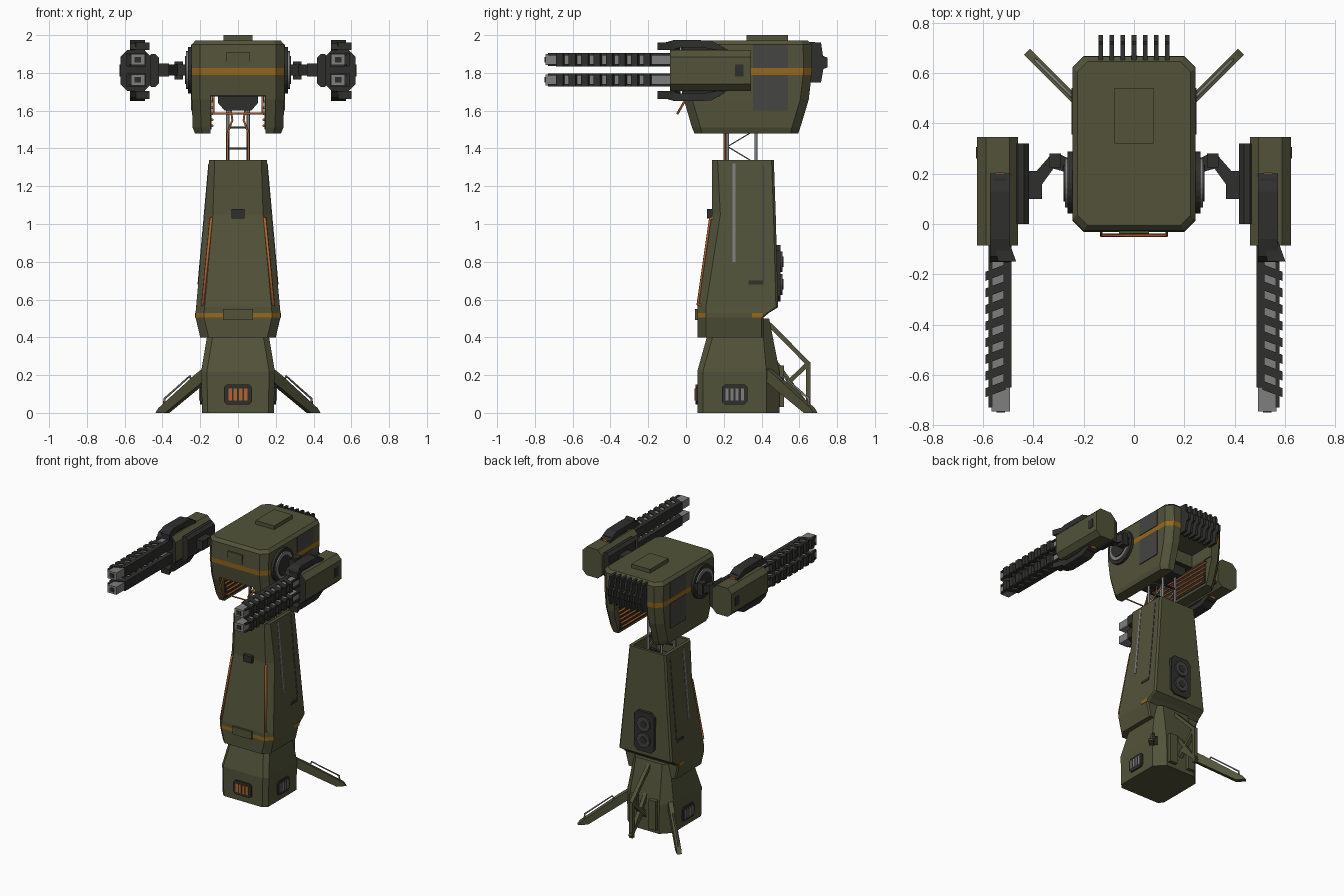
import bpy, bmesh, math
from mathutils import Matrix, Vector

if "Cube" in bpy.data.objects:
    bpy.data.objects.remove(bpy.data.objects["Cube"])


def make_mat(name, r, g, b):
    m = bpy.data.materials.new(name)
    m.diffuse_color = (r, g, b, 1)
    m.use_nodes = True
    m.node_tree.nodes["Principled BSDF"].inputs["Base Color"].default_value = m.diffuse_color
    return m


GREEN = make_mat("olive_green", 0.085, 0.086, 0.042)
DARK = make_mat("dark_grey", 0.028, 0.028, 0.026)
PANEL = make_mat("panel_grey", 0.058, 0.058, 0.056)
STEEL = make_mat("light_steel", 0.21, 0.21, 0.21)
STRIPE = make_mat("amber_stripe", 0.31, 0.14, 0.012)
COPPER = make_mat("copper_orange", 0.45, 0.13, 0.03)


def add_mesh(name, verts, faces, mats, mirror=False, matrix=None):
    me = bpy.data.meshes.new(name)
    me.from_pydata(verts, [], faces)
    bm = bmesh.new()
    bm.from_mesh(me)
    bmesh.ops.recalc_face_normals(bm, faces=bm.faces)
    if matrix:
        bm.transform(matrix)
    bm.to_mesh(me)
    bm.free()
    for m in mats:
        me.materials.append(m)
    ob = bpy.data.objects.new(name, me)
    bpy.context.collection.objects.link(ob)
    if mirror:
        ob.modifiers.new("mirror", 'MIRROR')
    return ob


def prism(name, axis, pts, lo, hi, mat, mirror=False, matrix=None):
    """Extrude a 2D profile along an axis: x uses (y,z), y uses (x,z), z uses (x,y)."""
    put = {'x': lambda p, a: (a, p[0], p[1]), 'y': lambda p, a: (p[0], a, p[1]),
           'z': lambda p, a: (p[0], p[1], a)}[axis]
    n = len(pts)
    verts = [put(p, lo) for p in pts] + [put(p, hi) for p in pts]
    faces = [list(range(n)), list(range(n, 2 * n))]
    faces += [[i, (i + 1) % n, n + (i + 1) % n, n + i] for i in range(n)]
    return add_mesh(name, verts, faces, [mat], mirror, matrix)


def box(name, x, y, z, mat, mirror=False):
    return prism(name, 'z', [(x[0], y[0]), (x[1], y[0]), (x[1], y[1]), (x[0], y[1])],
                 z[0], z[1], mat, mirror)


def oct_pts(a0, a1, b0, b1, c):
    return [(a0 + c, b0), (a1 - c, b0), (a1, b0 + c), (a1, b1 - c),
            (a1 - c, b1), (a0 + c, b1), (a0, b1 - c), (a0, b0 + c)]


def loft(name, rings, mats):
    """Stack chamfered rectangles: z, half width, front y, back y, front and back chamfer."""
    verts, faces = [], []
    for z, h, y0, y1, cf, cb in rings:
        verts += [(x, y, z) for x, y in [(-h + cf, y0), (h - cf, y0), (h, y0 + cf), (h, y1 - cb),
                                         (h - cb, y1), (-h + cb, y1), (-h, y1 - cb), (-h, y0 + cf)]]
    for r in range(len(rings) - 1):
        faces += [[r * 8 + i, r * 8 + (i + 1) % 8, r * 8 + 8 + (i + 1) % 8, r * 8 + 8 + i] for i in range(8)]
    faces += [list(range(8)), list(range(len(verts) - 8, len(verts)))]
    return add_mesh(name, verts, faces, mats)


def tube(name, pts, r, mat, cyclic=False):
    cu = bpy.data.curves.new(name, 'CURVE')
    cu.dimensions = '3D'
    cu.bevel_depth, cu.bevel_resolution, cu.use_fill_caps = r, 1, True
    sp = cu.splines.new('POLY')
    sp.points.add(len(pts) - 1)
    for p, q in zip(sp.points, pts):
        p.co = (*q, 1)
    sp.use_cyclic_u = cyclic
    cu.materials.append(mat)
    ob = bpy.data.objects.new(name, cu)
    bpy.context.collection.objects.link(ob)
    return ob


def cut(ob, *args):
    c = box("cutter", *args, GREEN)
    m = ob.modifiers.new("cut", 'BOOLEAN')
    m.operation, m.solver, m.object = 'DIFFERENCE', 'EXACT', c
    bpy.context.view_layer.objects.active = ob
    bpy.ops.object.modifier_apply(modifier="cut")
    bpy.data.objects.remove(c)


# base block with vents
loft("base", [(0, .19, .06, .495, .03, .07), (.22, .195, .06, .495, .03, .07),
              (.4, .165, .11, .46, .03, .05), (.5, .16, .12, .44, .03, .05)], [GREEN])
prism("front_vent_frame", 'y', oct_pts(-.075, .075, .045, .15, .015), .05, .08, DARK)
for i in range(4):
    x = -.042 + i * .028
    box("front_vent_bar", (x - .009, x + .009), (.045, .06), (.065, .13), COPPER)
prism("side_vent_frame", 'x', oct_pts(.19, .325, .045, .15, .015), .185, .202, DARK, True)
for i in range(4):
    y = .217 + i * .027
    box("side_vent_bar", (.19, .207), (y - .008, y + .008), (.065, .13), STEEL, True)
box("base_back_box", (.05, .11), (.48, .52), (.03, .25), GREEN, True)

# rear stabiliser truss
for (ay, az), (by, bz) in [((.44, .47), (.648, .26)), ((.648, .27), (.648, 0)),
                           ((.49, .11), (.645, .26)), ((.51, .16), (.655, .03)), ((.45, .3), (.66, .012))]:
    a, b = Vector((ay, az)), Vector((by, bz))
    n = Vector((a.y - b.y, b.x - a.x)).normalized() * .012
    prism("stabiliser_bar", 'x', [a + n, b + n, b - n, a - n], -.014, .014, GREEN)

# splayed ground legs with rails
for s in (1, -1):
    M = Matrix.Translation((s * .17, .43, 0)) @ Matrix.Rotation(-s * math.pi / 4, 4, 'Z')
    prism("ground_leg", 'x', [(0, .24), (.07, .2), (.34, .025), (.36, 0), (.29, 0), (.05, .14), (0, .17)],
          -.017, .017, GREEN, matrix=M)
    tube("leg_rail", [M @ Vector((0, d, z)) for d, z in
                      [(.1, .16), (.12, .195), (.31, .075), (.315, .03)]], .006, STEEL)

# tower
tower = loft("tower", [(.4, .2, .06, .41, .045, .01), (.505, .225, .06, .41, .045, .01),
                       (.53, .225, .06, .44, .045, .01), (.56, .222, .06, .488, .045, .012),
                       (1.05, .178, .137, .475, .045, .012), (1.34, .153, .137, .465, .03, .012)],
             [GREEN, STRIPE, STEEL])
for p in tower.data.polygons:
    if .505 < p.center.z < .53:
        p.material_index = 1 if p.normal.y < -.1 else 2 if p.normal.y > .9 else 0
cut(tower, (-.128, .128), (.16, .445), (1.0, 1.5))
box("side_stripe", (.215, .228), (.35, .408), (.505, .53), STRIPE, True)
box("front_stripe_box", (-.08, .08), (.048, .08), (.492, .55), GREEN)
box("front_lamp", (-.035, .035), (.11, .15), (1.03, 1.08), DARK)
prism("back_hatch", 'y', oct_pts(-.085, .085, .59, .89, .03), .46, .5, DARK)
for z in (.68, .8):
    ring = [(.055 * math.cos(k * math.pi / 6), z + .055 * math.sin(k * math.pi / 6)) for k in range(12)]
    prism("back_hatch_fan", 'y', ring, .49, .512, PANEL)
    prism("back_hatch_hub", 'y', [(x * .5, z + (v - z) * .5) for x, v in ring], .5, .516, DARK)
side = lambda z: .222 - (z - .56) * .0893
for y0, y1, z0, z1, m in [(.246, .262, .8, 1.32, STEEL), (.405, .415, .7, 1.31, PANEL), (.33, .41, .68, .7, DARK)]:
    prism("side_seam", 'y', [(side(z0) - .01, z0), (side(z0) + .003, z0), (side(z1) + .003, z1),
                             (side(z1) - .01, z1)], y0, y1, m, True)
for s in (1, -1):
    tube("tower_pipe", [(s * .135, .16, 1.03), (s * .142, .128, 1.03), (s * .187, .062, .575),
                        (s * .187, .1, .565)], .008, COPPER)

# neck lattice
for s in (1, -1):
    for y in (.22, .37):
        tube("neck_post", [(s * .055, y, 1.0), (s * .055, y, 1.69)], .009, STEEL)
    tube("neck_zigzag", [(s * .055, .22 + .15 * (k % 2), 1.05 + k * .09) for k in range(8)], .007, STEEL)
    tube("neck_cable", [(s * .058, .205, 1.2), (s * .055, .205, 1.48), (s * .03, .2, 1.55),
                        (s * .045, .2, 1.66)], .006, COPPER)
for z in (1.3, 1.4, 1.51):
    for y in (.22, .37):
        box("neck_rung", (-.055, .055), (y - .006, y + .006), (z - .005, z + .005), DARK)
prism("neck_mount", 'y', [(-.07, 1.6), (.07, 1.6), (.105, 1.64), (.105, 1.69), (-.105, 1.69), (-.105, 1.64)],
      .16, .42, DARK)

# head shell
head = loft("head", [(1.48, .228, .045, .595, .04, .04), (1.51, .24, .032, .605, .045, .045),
                     (1.66, .245, -.012, .65, .045, .045), (1.79, .245, -.03, .665, .045, .045),
                     (1.825, .245, -.032, .667, .045, .045), (1.95, .245, -.025, .665, .045, .045),
                     (1.972, .225, -.005, .645, .04, .04)], [GREEN, STRIPE])
for p in head.data.polygons:
    p.material_index = int(1.79 < p.center.z < 1.825)
cut(head, (-.146, .146), (-.3, .9), (1.3, 1.68))
cut(head, (-.14, .14), (.45, .9), (1.6, 1.77))
box("roof_hatch", (-.078, .078), (.32, .54), (1.96, 2.0), GREEN)
box("face_plate", (-.06, .06), (-.038, -.02), (1.84, 1.91), GREEN)
for z0, z1 in [(1.6, 1.789), (1.826, 1.95)]:
    box("side_panel", (.24, .249), (.355, .54), (z0, z1), PANEL, True)
box("inner_wall", (.14, .147), (.05, .585), (1.5, 1.68), DARK, True)
box("inner_ceiling", (-.145, .145), (.0, .45), (1.674, 1.682), DARK)
for i in range(5):
    for s in (1, -1):
        z = 1.52 + i * .032
        tube("inner_pipe", [(s * .136, .07 - i * .008, z), (s * .136, .57 + i * .01, z)], .007, COPPER)
tube("front_guard", [(.13, .01, 1.68), (.13, -.045, 1.585), (-.13, -.045, 1.585), (-.13, .01, 1.68)], .007, COPPER)
for i in range(7):
    x = -.132 + i * .044
    prism("cooling_fin", 'x', [(.64, 1.965), (.715, 1.96), (.725, 1.89), (.75, 1.88), (.75, 1.83),
                               (.727, 1.82), (.715, 1.75), (.64, 1.75)], x - .009, x + .009, DARK)

# shoulder discs and arms
disc = lambda r: [(.165 + r * math.cos(k * math.pi / 14), 1.815 + r * math.sin(k * math.pi / 14)) for k in range(28)]
prism("shoulder_ring", 'x', disc(.123), .235, .265, DARK, True)
prism("shoulder_disc", 'x', disc(.1), .25, .275, STEEL, True)
prism("shoulder_hub", 'x', disc(.075), .26, .28, DARK, True)
prism("arm_link", 'z', [(.25, .2), (.25, .255), (.29, .275), (.335, .27), (.44, .15), (.4, .11), (.32, .22)],
      1.785, 1.845, DARK, True)
box("arm_joint", (.29, .335), (.225, .28), (1.765, 1.86), DARK, True)
box("arm_block", (.365, .43), (.1, .21), (1.78, 1.85), DARK, True)

# gun pods
prism("pod_inner_plate", 'y', oct_pts(.418, .48, 1.725, 1.9, .02), 0, .32, DARK, True)
pod = prism("gun_pod", 'y', oct_pts(.46, .623, 1.705, 1.92, .035), -.085, .345, GREEN, True)
pod.data.materials.append(DARK)
for p in pod.data.polygons:
    p.material_index = int(p.normal.y < -.9)
box("pod_side_slot", (.615, .627), (.26, .305), (1.78, 1.845), DARK, True)
pad = [(-.15, 1.925), (-.13, 1.955), (-.06, 1.975), (.13, 1.972), (.2, 1.935), (.2, 1.915),
       (.08, 1.935), (-.03, 1.935), (-.08, 1.92)]
for k in (1, -1):
    flip = lambda z: 1.8125 + k * (z - 1.8125)
    prism("pod_pad", 'x', [(y, flip(z)) for y, z in pad], .492, .572, DARK, True)
    box("pod_pad_pivot", (.505, .56), (-.02, .18), sorted((flip(1.91), flip(1.95))), DARK, True)
    box("pad_tip", (.515, .55), (.19, .204), sorted((flip(1.92), flip(1.935))), COPPER, True)
    for s in (1, -1):
        c = s * .535
        prism("pad_flare", 'z', [(c - .03, -.03), (c + .035, -.06), (c + .067, -.15), (c - .005, -.148)],
              flip(1.922), flip(1.962), DARK)

# twin barrels per pod
for zc in (1.87, 1.763):
    box("barrel_core", (.493, .567), (-.745, -.08), (zc - .029, zc + .029), STEEL, True)
    box("barrel_spine", (.486, .518), (-.65, -.08), (zc - .035, zc + .035), DARK, True)
    box("barrel_bore", (.513, .547), (-.749, -.74), (zc - .015, zc + .015), DARK, True)
    for dz in (-.028, .028):
        box("barrel_rail", (.562, .578), (-.73, -.08), (zc + dz - .006, zc + dz + .006), DARK, True)
    for i in range(8):
        y = -.16 - i * .066
        prism("barrel_rib", 'z', [(.51, y), (.59, y - .03), (.59, y - .066), (.51, y - .036)],
              zc - .035, zc + .035, DARK, True)
